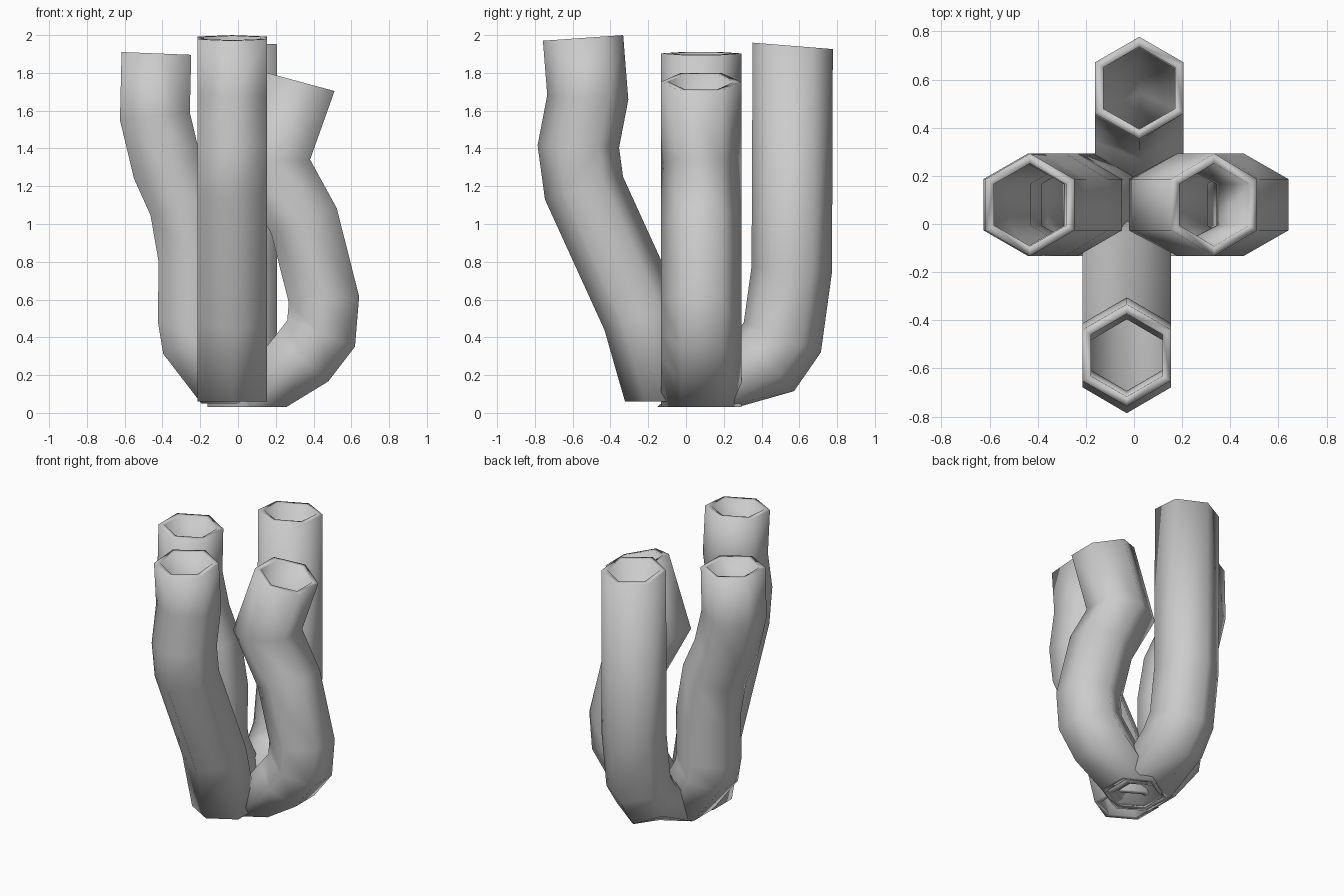
import bpy, bmesh
from math import sin, cos, pi
from mathutils import Vector

if "Cube" in bpy.data.objects:
    bpy.data.objects.remove(bpy.data.objects["Cube"])

OUTER, INNER, SIDES = 0.213, 0.172, 6


def tube(name, path, top_dir):
    """Hollow hexagonal pipe swept along a planar path with mitred bends."""
    pts = [Vector(p) for p in path]
    bm = bmesh.new()
    horiz = (pts[-1] - pts[0]) * 1.0
    horiz.z = 0
    along_x = abs(horiz.x) > abs(horiz.y)
    side = Vector((0, 1, 0)) if along_x else Vector((1, 0, 0))

    def rings(radius):
        out = []
        for i, p in enumerate(pts):
            scale = 1.0
            if i == 0:
                t = Vector((0, 0, 1))                # foot is cut flat
            elif i == len(pts) - 1:
                t = Vector(top_dir).normalized()
            else:
                a = (p - pts[i - 1]).normalized()
                b = (pts[i + 1] - p).normalized()
                t = (a + b).normalized()
                scale = 1 / max(0.85, t.dot(b))
            n = side.cross(t).normalized()           # in the bending plane
            ring = []
            for k in range(SIDES):
                ang = 2 * pi * k / SIDES
                u, v = radius * cos(ang), radius * sin(ang)
                # hexagon corners always point along world y
                q = side * u + n * v * scale if along_x else side * v + n * u * scale
                ring.append(bm.verts.new(p + q))
            out.append(ring)
        return out

    def bridge(a, b):
        for k in range(SIDES):
            j = (k + 1) % SIDES
            bm.faces.new((a[k], a[j], b[j], b[k]))

    outer, inner = rings(OUTER), rings(INNER)
    for i in range(len(pts) - 1):
        bridge(outer[i], outer[i + 1])
        bridge(inner[i + 1], inner[i])
    bridge(outer[-1], inner[-1])                     # top rim
    bridge(inner[0], outer[0])                       # foot rim
    bmesh.ops.recalc_face_normals(bm, faces=bm.faces)
    for f in bm.faces:
        f.smooth = True
    mesh = bpy.data.meshes.new(name)
    bm.to_mesh(mesh)
    bm.free()
    obj = bpy.data.objects.new(name, mesh)
    bpy.context.collection.objects.link(obj)


# Front pipe: leans forward, then rises
tube("front_pipe", [(-0.03, y, z) for y, z in (
    (-0.11, 0.06), (-0.23, 0.51), (-0.54, 1.19), (-0.57, 1.41),
    (-0.52, 1.67), (-0.545, 1.985))], (0, -0.07, 1))

# Back pipe: sweeps out low, then straight up
tube("back_pipe", [(0.022, y, z) for y, z in (
    (0.06, 0.03), (0.42, 0.27), (0.51, 0.40), (0.56, 0.76),
    (0.565, 1.943))], (0, 0.08, 1))

# Left pipe: S-bend
tube("left_pipe", [(x, 0.08, z) for x, z in (
    (-0.01, 0.05), (-0.22, 0.38), (-0.24, 0.50), (-0.235, 0.81),
    (-0.285, 1.10), (-0.375, 1.30), (-0.44, 1.57), (-0.432, 1.903))], (0.04, 0, 1))

# Right pipe: bulges out, hooks in and tips outward at the mouth
tube("right_pipe", [(x, 0.08, z) for x, z in (
    (0.07, 0.03), (0.34, 0.29), (0.44, 0.42), (0.455, 0.60),
    (0.35, 1.015), (0.18, 1.325), (0.333, 1.752))], (0.27, 0, 1))
